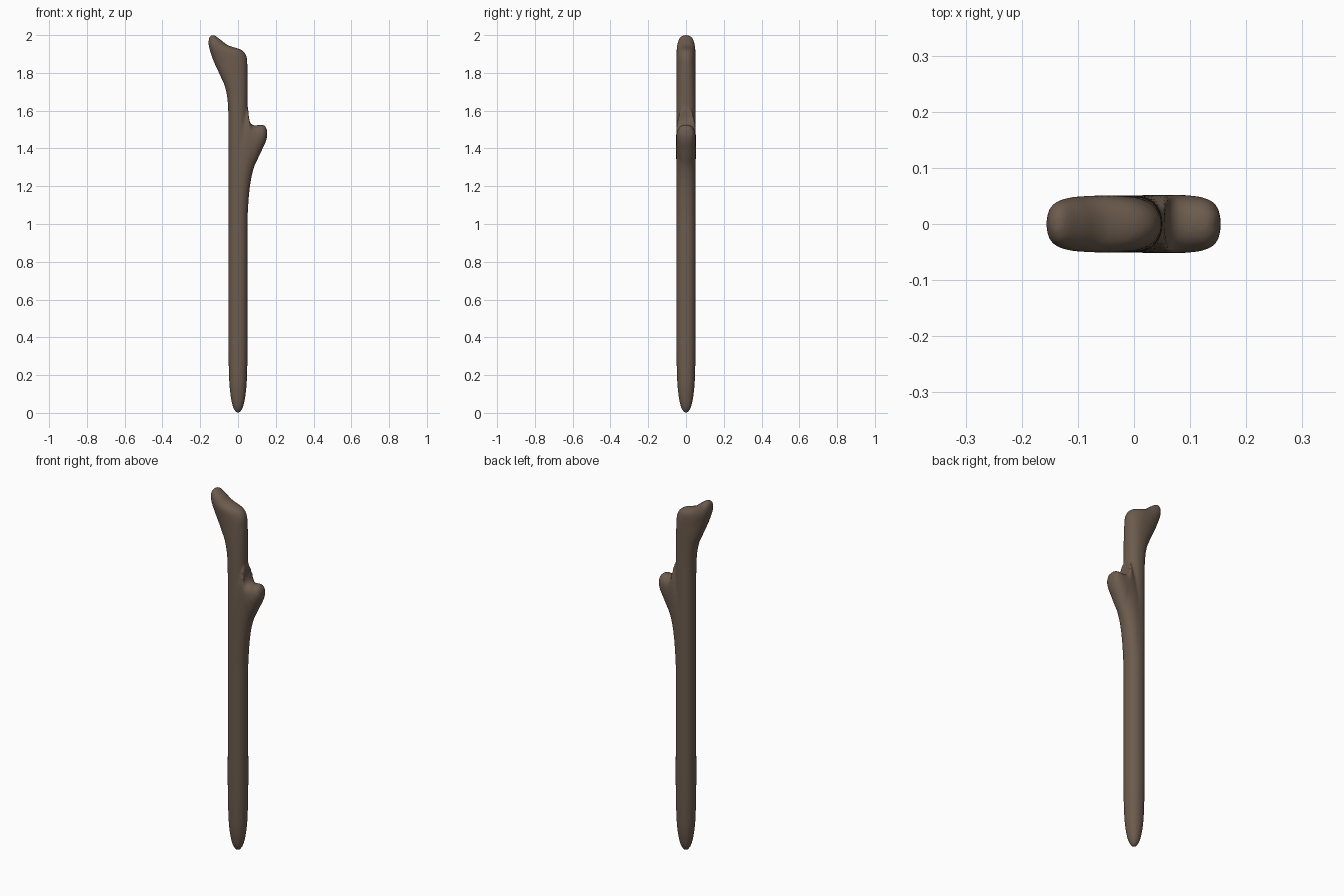
import bpy, bmesh, math
from mathutils import Vector

if "Cube" in bpy.data.objects:
    bpy.data.objects.remove(bpy.data.objects["Cube"])

SIDES, STEPS = 32, 6
POWER = 2 / 2.2          # slightly squared round section


def spline(a, b, c, d, t):
    return 0.5 * (2 * b + (c - a) * t + (2 * a - 5 * b + 4 * c - d) * t * t
                  + (3 * b - a - 3 * c + d) * t ** 3)


def smooth_rows(rows):
    out = []
    for i in range(len(rows) - 1):
        ctrl = [rows[max(0, min(len(rows) - 1, i + k))] for k in (-1, 0, 1, 2)]
        for s in range(STEPS):
            out.append([spline(*v, s / STEPS) for v in zip(*ctrl)])
    out.append(list(rows[-1]))
    return out


def soft(v):
    return math.copysign(abs(v) ** POWER, v)


def loft(bm, rows):
    """Each row: x, z of one outline side, x, z of the other, half thickness."""
    rings = []
    for x0, z0, x1, z1, th in smooth_rows(rows):
        a, b = Vector((x0, 0, z0)), Vector((x1, 0, z1))
        mid, half = (a + b) / 2, (b - a) / 2
        ring = []
        for k in range(SIDES):
            t = math.tau * k / SIDES
            p = mid + half * soft(math.cos(t)) + Vector((0, th * soft(math.sin(t)), 0))
            ring.append(bm.verts.new(p))
        rings.append(ring)
    for r, q in zip(rings, rings[1:]):
        for k in range(SIDES):
            n = (k + 1) % SIDES
            bm.faces.new((r[k], r[n], q[n], q[k]))
    bm.faces.new(rings[0][::-1])
    bm.faces.new(rings[-1])


# straight shaft with rounded foot
shaft = [(-r, z, r, z, r) for z, r in (
    (0, .005), (.008, .014), (.03, .026), (.07, .036), (.13, .044), (.2, .048),
    (.35, .051), (.6, .051), (.95, .051), (1.3, .051), (1.55, .051))]

# head bending to the left
head = [(-.056, 1.66, .051, 1.66, .051), (-.070, 1.73, .051, 1.75, .051),
        (-.092, 1.78, .050, 1.83, .051), (-.115, 1.83, .045, 1.887, .051),
        (-.132, 1.868, .018, 1.922, .051), (-.146, 1.91, -.05, 1.945, .049),
        (-.154, 1.94, -.09, 1.974, .044), (-.156, 1.968, -.12, 1.996, .034),
        (-.150, 1.992, -.136, 2.001, .014)]

# side stub on the right
stub = [(.049, .95, -.045, .95, .048), (.052, 1.06, -.045, 1.08, .050),
        (.059, 1.16, -.04, 1.25, .051), (.070, 1.24, -.02, 1.45, .052),
        (.085, 1.30, .045, 1.62, .052), (.105, 1.345, .056, 1.56, .052),
        (.126, 1.39, .068, 1.532, .051), (.145, 1.43, .09, 1.522, .048),
        (.154, 1.465, .12, 1.526, .039), (.154, 1.50, .14, 1.522, .018)]

bm = bmesh.new()
loft(bm, shaft + head)
loft(bm, stub)
bmesh.ops.recalc_face_normals(bm, faces=bm.faces)
mesh = bpy.data.meshes.new("wooden_stick")
bm.to_mesh(mesh)
bm.free()
stick = bpy.data.objects.new("wooden_stick", mesh)
bpy.context.collection.objects.link(stick)

# fuse the stub into the shaft and soften the join
fuse = stick.modifiers.new("fuse", 'REMESH')
fuse.mode = 'VOXEL'
fuse.voxel_size = 0.006
fuse.use_smooth_shade = True
relax = stick.modifiers.new("relax", 'SMOOTH')
relax.factor = 0.5
relax.iterations = 5

wood = bpy.data.materials.new("brown_wood")
wood.diffuse_color = (0.15, 0.105, 0.075, 1)
wood.use_nodes = True
wood.node_tree.nodes["Principled BSDF"].inputs["Base Color"].default_value = wood.diffuse_color
mesh.materials.append(wood)
for p in mesh.polygons:
    p.use_smooth = True
